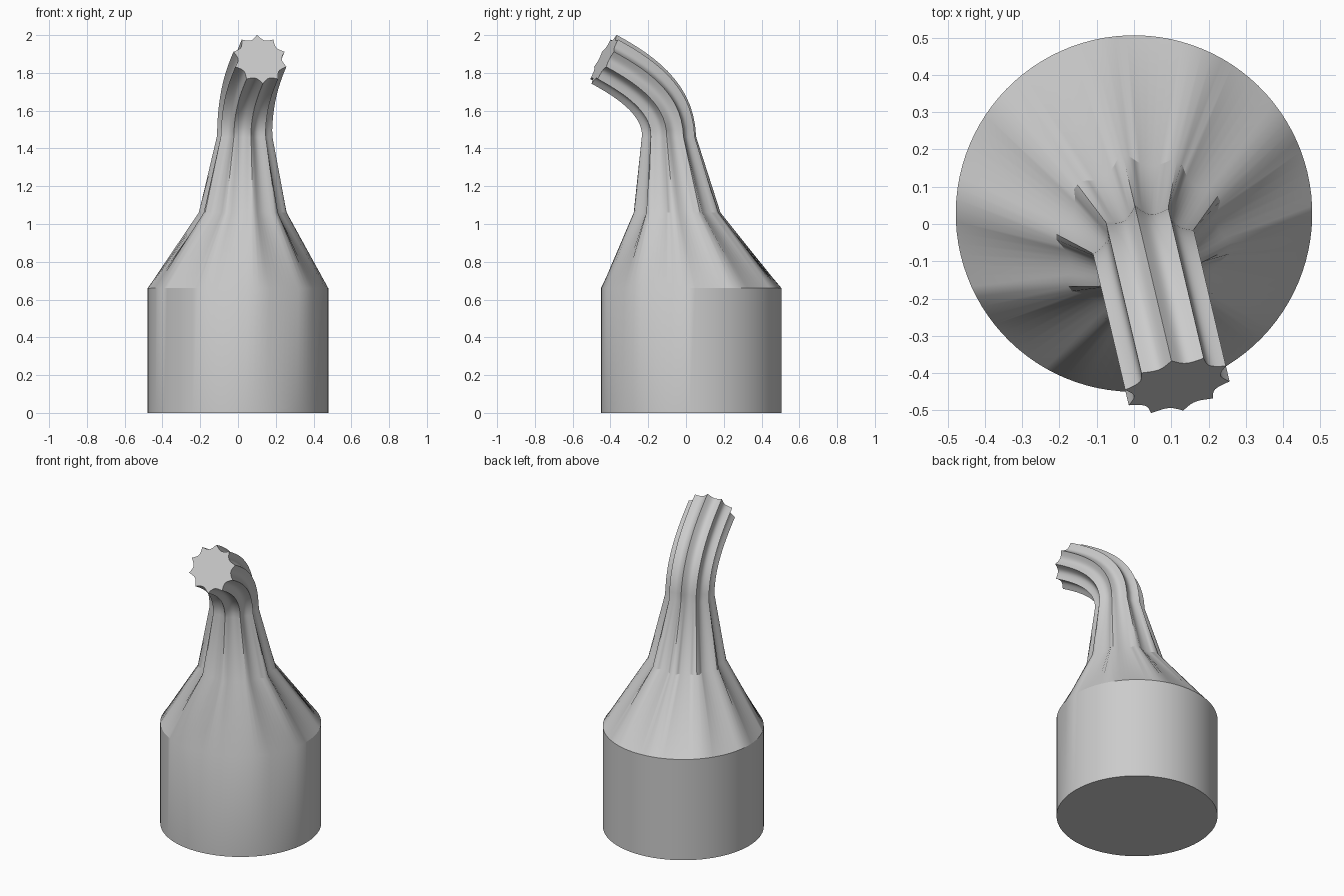
import bpy, bmesh, math
from mathutils import Vector

cube = bpy.data.objects.get("Cube")
if cube:
    bpy.data.objects.remove(cube, do_unlink=True)

FLUTES = 10
STEPS = 10          # samples per flute
BEND_STEPS = 14
UP = Vector((0, 0, 1))
LEAN = Vector((0.23, -0.973, 0)).normalized()   # direction the neck bends toward

# one flat colour for the whole body
grey = bpy.data.materials.new("plain grey")
grey.use_nodes = True
colour = (0.6, 0.6, 0.6, 1)
grey.diffuse_color = colour
grey.node_tree.nodes["Principled BSDF"].inputs["Base Color"].default_value = colour


def ring(bm, centre, radius, depth, land=0.0, tilt=0.0):
    """Round section with scooped flutes; land is the flat share between scoops."""
    tangent = LEAN * math.sin(tilt) + UP * math.cos(tilt)
    back = UP * math.sin(tilt) - LEAN * math.cos(tilt)
    side = tangent.cross(back)
    verts = []
    for i in range(FLUTES * STEPS):
        a = math.tau * i / (FLUTES * STEPS)
        u = abs(2 * (i % STEPS) / STEPS - 1) / (1 - land)
        r = radius - depth * max(0, 1 - u * u)
        verts.append(bm.verts.new(centre + (back * math.cos(a) + side * math.sin(a)) * r))
    return verts


bm = bmesh.new()

# round base, then the shoulder and straight neck
neck = Vector((0.035, -0.09, 1.46))
rings = [
    ring(bm, Vector((0, 0.028, 0)), 0.478, 0),
    ring(bm, Vector((0, 0.028, 0.66)), 0.478, 0),
    ring(bm, Vector((0.025, -0.047, 1.06)), 0.233, 0.03, 0.2),
    ring(bm, neck, 0.148, 0.027),
]

# bent neck following a cubic curve in the leaning plane
end_tilt = math.radians(62)
end = LEAN * 0.353 + UP * 0.412
p1 = UP * 0.2
p2 = end - (LEAN * math.sin(end_tilt) + UP * math.cos(end_tilt)) * 0.2
for k in range(1, BEND_STEPS + 1):
    t = k / BEND_STEPS
    s = 1 - t
    pos = p1 * (3 * s * s * t) + p2 * (3 * s * t * t) + end * t ** 3
    direction = p1 * (s * s) + (p2 - p1) * (2 * s * t) + (end - p2) * (t * t)
    direction -= p1 * (2 * s * t) * 0
    tilt = math.atan2(direction.dot(LEAN), direction.z)
    rings.append(ring(bm, neck + pos, 0.146, 0.027, 0, tilt))

# skin between the sections and close both ends
for low, high in zip(rings, rings[1:]):
    for i in range(len(low)):
        j = (i + 1) % len(low)
        bm.faces.new((low[i], low[j], high[j], high[i]))
bm.faces.new(list(reversed(rings[0])))
bm.faces.new(rings[-1])
bmesh.ops.recalc_face_normals(bm, faces=bm.faces[:])

mesh = bpy.data.meshes.new("fluted_bent_body")
bm.to_mesh(mesh)
bm.free()
mesh.materials.append(grey)
body = bpy.data.objects.new("fluted_bent_body", mesh)
bpy.context.collection.objects.link(body)

bpy.ops.object.select_all(action='DESELECT')
body.select_set(True)
bpy.context.view_layer.objects.active = body
bpy.ops.object.shade_smooth_by_angle(angle=math.radians(30))
